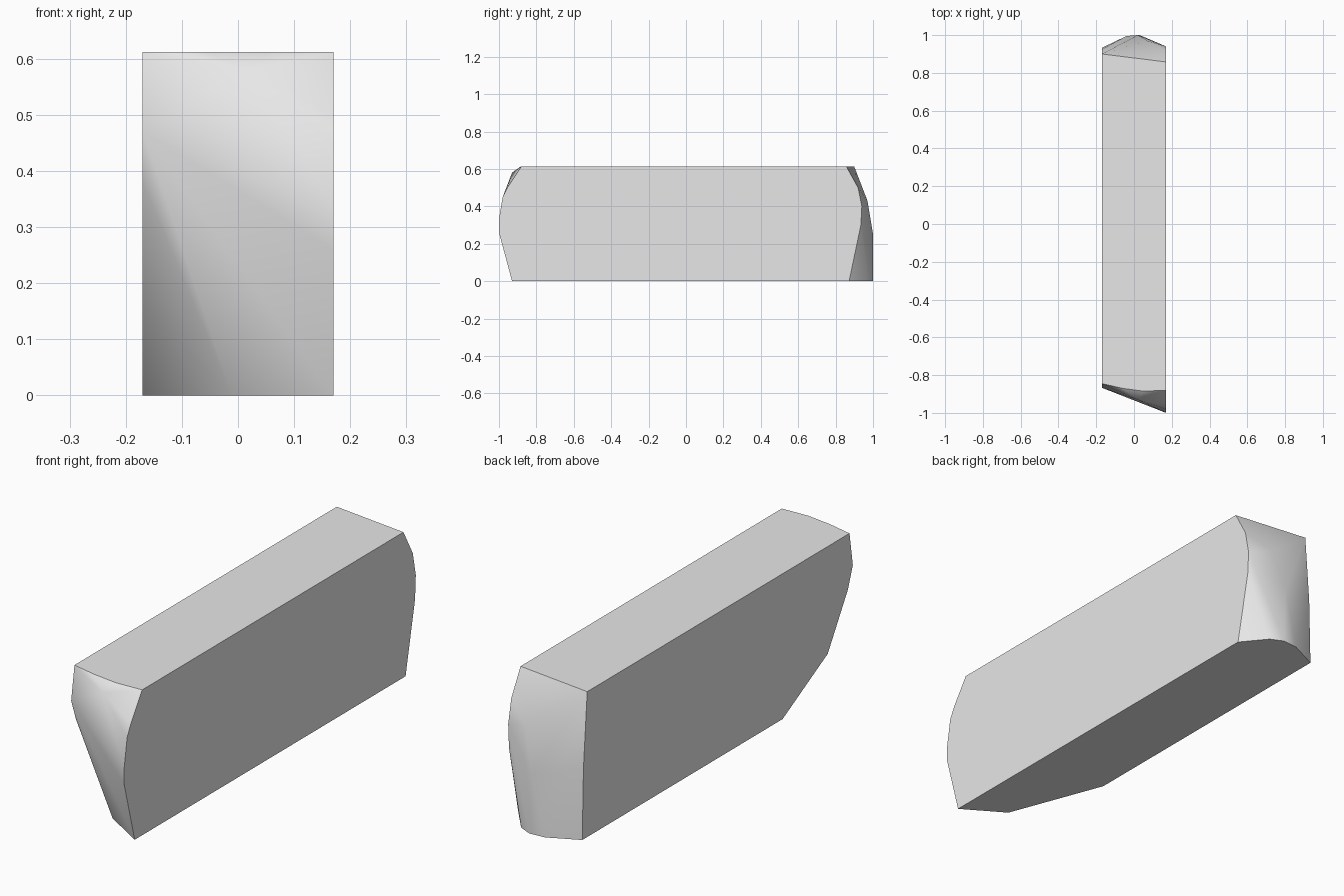
import bpy
import bmesh
import math
from mathutils import Vector

# Remove the default object
default_cube = bpy.data.objects.get("Cube")
if default_cube:
    bpy.data.objects.remove(default_cube, do_unlink=True)

HALF_WIDTH = 0.17
HEIGHT = 0.612

# Outlines of the two ends on the long sides, as (y, z)
left_front = [(-0.88, HEIGHT), (-0.955, 0.5), (-0.98, 0.45), (-1, 0.33), (-1, 0.26), (-0.93, 0)]
left_back = [(0.858, HEIGHT), (0.92, 0.5), (0.94, 0.4), (0.935, 0.3), (0.872, 0)]
right_front = [(-0.845, HEIGHT), (-0.867, 0.47), (-0.835, 0.38), (-0.7, 0.16), (-0.4, 0)]
right_back = [(0.9, HEIGHT), (0.925, 0.3), (0.933, 0)]

# Worn corners between the sides, as (x, y, z)
front_bulge = [(-0.06, -0.87, HEIGHT), (0.05, -0.885, HEIGHT), (0.02, -0.93, 0.58), (-0.01, -0.82, 0)]
back_bulge = [(0.07, 0.97, 0.43), (0.02, 1, 0.25), (0.085, 0.975, 0), (0.03, 1, 0), (-0.04, 0.995, 0)]


def make_material(name, colour):
    material = bpy.data.materials.new(name)
    material.use_nodes = True
    material.diffuse_color = colour
    for node in material.node_tree.nodes:
        if node.type == "BSDF_PRINCIPLED":
            node.inputs["Base Color"].default_value = colour
    return material


def side_points(side, outline):
    return [(side * HALF_WIDTH, y, z) for y, z in outline]


def is_box_face(face):
    # True for the flat sides, top and bottom
    return max(abs(face.normal.x), abs(face.normal.z)) > 0.999


def build_block(name, points, material):
    bm = bmesh.new()
    for point in points:
        bm.verts.new(Vector(point))

    # Wrap the outlines in one faceted solid
    result = bmesh.ops.convex_hull(bm, input=bm.verts[:])
    leftovers = set(result["geom_interior"]) | set(result["geom_unused"])
    loose = [item for item in leftovers if isinstance(item, bmesh.types.BMVert)]
    bmesh.ops.delete(bm, geom=loose, context="VERTS")
    bmesh.ops.dissolve_limit(bm, angle_limit=math.radians(0.5),
                             verts=bm.verts[:], edges=bm.edges[:])
    bmesh.ops.recalc_face_normals(bm, faces=bm.faces[:])
    bm.normal_update()

    # Soft ends, crisp borders around the flat faces
    for face in bm.faces:
        face.smooth = not is_box_face(face)
    for edge in bm.edges:
        edge.smooth = not any(is_box_face(face) for face in edge.link_faces)

    mesh = bpy.data.meshes.new(name)
    bm.to_mesh(mesh)
    bm.free()
    mesh.materials.append(material)
    block = bpy.data.objects.new(name, mesh)
    bpy.context.collection.objects.link(block)
    return block


stone_grey = make_material("light_grey", (0.8, 0.8, 0.8, 1))
outline_points = (side_points(1, left_front + left_back)
                  + side_points(-1, right_front + right_back)
                  + front_bulge + back_bulge)
build_block("stone_block", outline_points, stone_grey)
